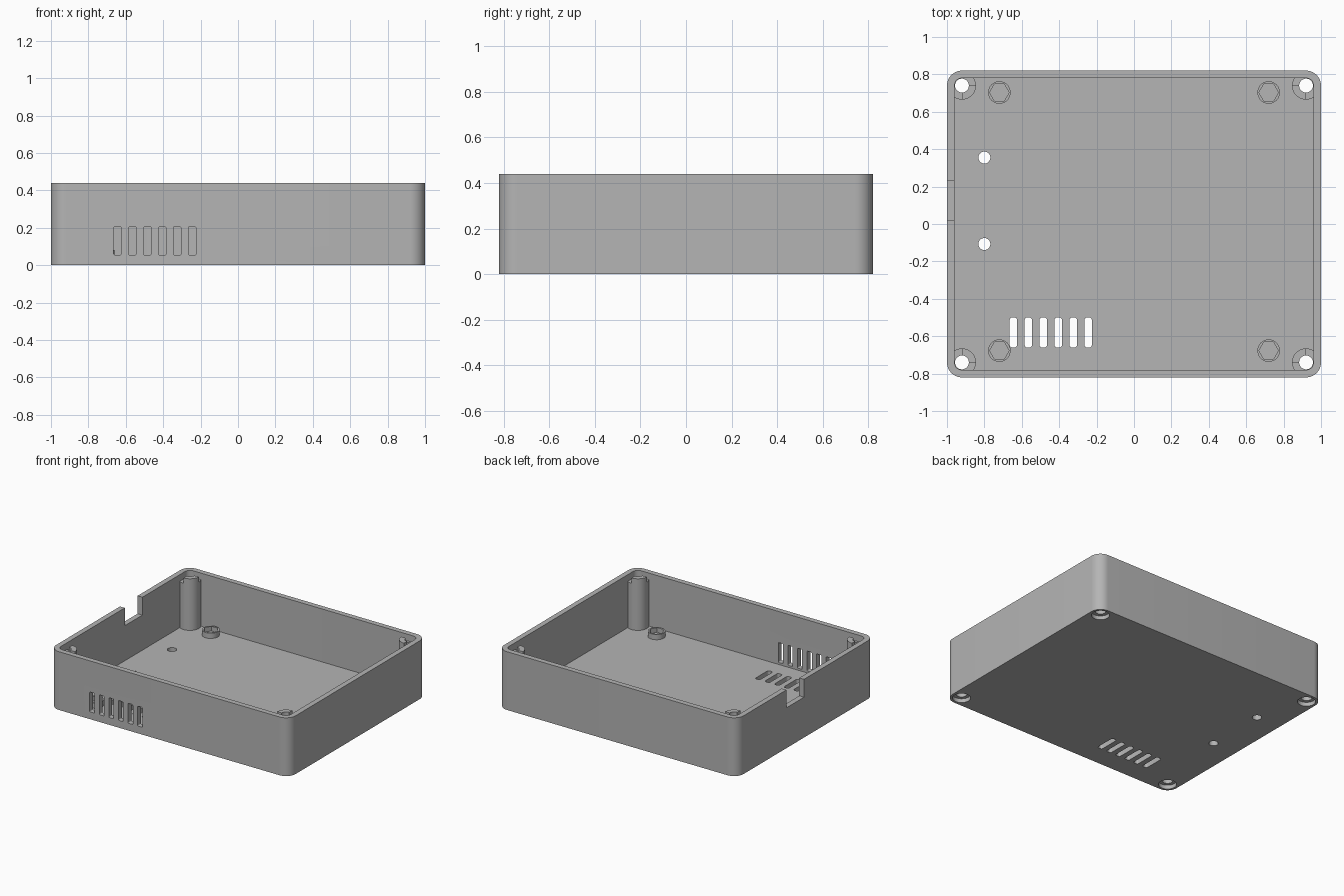
import bpy, bmesh
from math import sin, cos, pi, radians
from mathutils import Matrix

if "Cube" in bpy.data.objects:
    bpy.data.objects.remove(bpy.data.objects["Cube"], do_unlink=True)

plastic = bpy.data.materials.new("grey plastic")
plastic.use_nodes = True
GREY = (0.46, 0.46, 0.46, 1)
plastic.diffuse_color = GREY
plastic.node_tree.nodes["Principled BSDF"].inputs["Base Color"].default_value = GREY


def arc(x, y, r, start, end, n):
    """Points on an arc, angles in degrees."""
    return [(x + r * cos(radians(start + (end - start) * i / n)),
             y + r * sin(radians(start + (end - start) * i / n))) for i in range(n + 1)]


def circle(x, y, r, n=48):
    return arc(x, y, r, 0, 360, n)[:-1]


def rounded_rect(x, y, w, h, r, n=12):
    """Outline centred on x, y with rounded corners."""
    a, b = w / 2 - r, h / 2 - r
    corners = [(a, b), (-a, b), (-a, -b), (a, -b)]
    pts = []
    for i, (cx, cy) in enumerate(corners):
        pts += arc(x + cx, y + cy, r, 90 * i, 90 * i + 90, n)
    return pts


def prism(name, outline, z0, z1, matrix=None):
    """Extrude a flat outline from z0 to z1."""
    bm = bmesh.new()
    face = bm.faces.new([bm.verts.new((x, y, z0)) for x, y in outline])
    top = bmesh.ops.extrude_face_region(bm, geom=[face])["geom"]
    bmesh.ops.translate(bm, vec=(0, 0, z1 - z0),
                        verts=[v for v in top if isinstance(v, bmesh.types.BMVert)])
    if matrix:
        bm.transform(matrix)
    bmesh.ops.recalc_face_normals(bm, faces=bm.faces)
    mesh = bpy.data.meshes.new(name)
    bm.to_mesh(mesh)
    bm.free()
    mesh.materials.append(plastic)
    obj = bpy.data.objects.new(name, mesh)
    bpy.context.collection.objects.link(obj)
    return obj


def activate(obj):
    bpy.ops.object.select_all(action="DESELECT")
    obj.select_set(True)
    bpy.context.view_layer.objects.active = obj


def cut(obj, outline, z0, z1, matrix=None):
    """Subtract an extruded outline from obj."""
    cutter = prism("cutter", outline, z0, z1, matrix)
    cutter.hide_render = True
    activate(obj)
    mod = obj.modifiers.new("cut", "BOOLEAN")
    mod.operation, mod.solver, mod.object = "DIFFERENCE", "EXACT", cutter
    bpy.ops.object.modifier_apply(modifier=mod.name)
    bpy.data.objects.remove(cutter, do_unlink=True)


def smooth(obj):
    activate(obj)
    bpy.ops.object.shade_smooth_by_angle(angle=radians(30))


HEIGHT, FLOOR, WALL = 0.44, 0.04, 0.04
WIDTH, DEPTH = 2.0, 1.64
POST_X, POST_Y, POST_R, SCREW_R = 0.92, 0.74, 0.075, 0.037

# Open tray with rounded corners
tray = prism("tray", rounded_rect(0, 0, WIDTH, DEPTH, 0.08), 0, HEIGHT)
cut(tray, rounded_rect(0, 0, WIDTH - 2 * WALL, DEPTH - 2 * WALL, 0.04), FLOOR, HEIGHT + 0.1)

# Cable notch in the right wall
cut(tray, rounded_rect(-1, 0.125, 0.2, 0.21, 0.001, 1), 0.305, HEIGHT + 0.1)

# Vent slots through the floor and the front wall
upright = Matrix.Rotation(pi / 2, 4, "X")
for i in range(6):
    x = -0.645 + 0.08 * i
    cut(tray, rounded_rect(x, -0.58, 0.04, 0.16, 0.014, 4), -0.1, 0.1)
    cut(tray, rounded_rect(x, 0.13, 0.04, 0.15, 0.006, 4), 0.74, 0.9, upright)

# Mounting holes in the floor
for y in (0.355, -0.107):
    cut(tray, circle(-0.8, y, 0.032), -0.1, 0.1)

# Corner screw posts, each with a raised inner quarter and a recess below
for side, sx in (("left", 1), ("right", -1)):
    for end, sy in (("front", -1), ("back", 1)):
        x, y = sx * POST_X, sy * POST_Y
        label = f"{end}_{side}"
        cut(tray, circle(x, y, SCREW_R), -0.1, 0.1)
        cut(tray, circle(x, y, 0.062), -0.1, 0.03)

        post = prism(f"{label}_post", circle(x, y, POST_R), 0.03, 0.39)
        cut(post, circle(x, y, SCREW_R), -0.1, 0.6)
        smooth(post)

        start = {(1, 1): 180, (-1, 1): 270, (-1, -1): 0, (1, -1): 90}[sx, sy]
        quarter = (arc(x, y, POST_R, start, start + 90, 12)
                   + arc(x, y, SCREW_R, start + 90, start, 12))
        smooth(prism(f"{label}_post_tab", quarter, 0.39, 0.43))

        # Board standoff with a hexagonal pocket
        bx, by = sx * 0.72, 0.703 if sy > 0 else -0.677
        standoff = prism(f"{label}_standoff", circle(bx, by, 0.06), 0.03, 0.08)
        cut(standoff, circle(bx, by, 0.052, 6), FLOOR + 0.005, 0.2)
        smooth(standoff)

smooth(tray)
